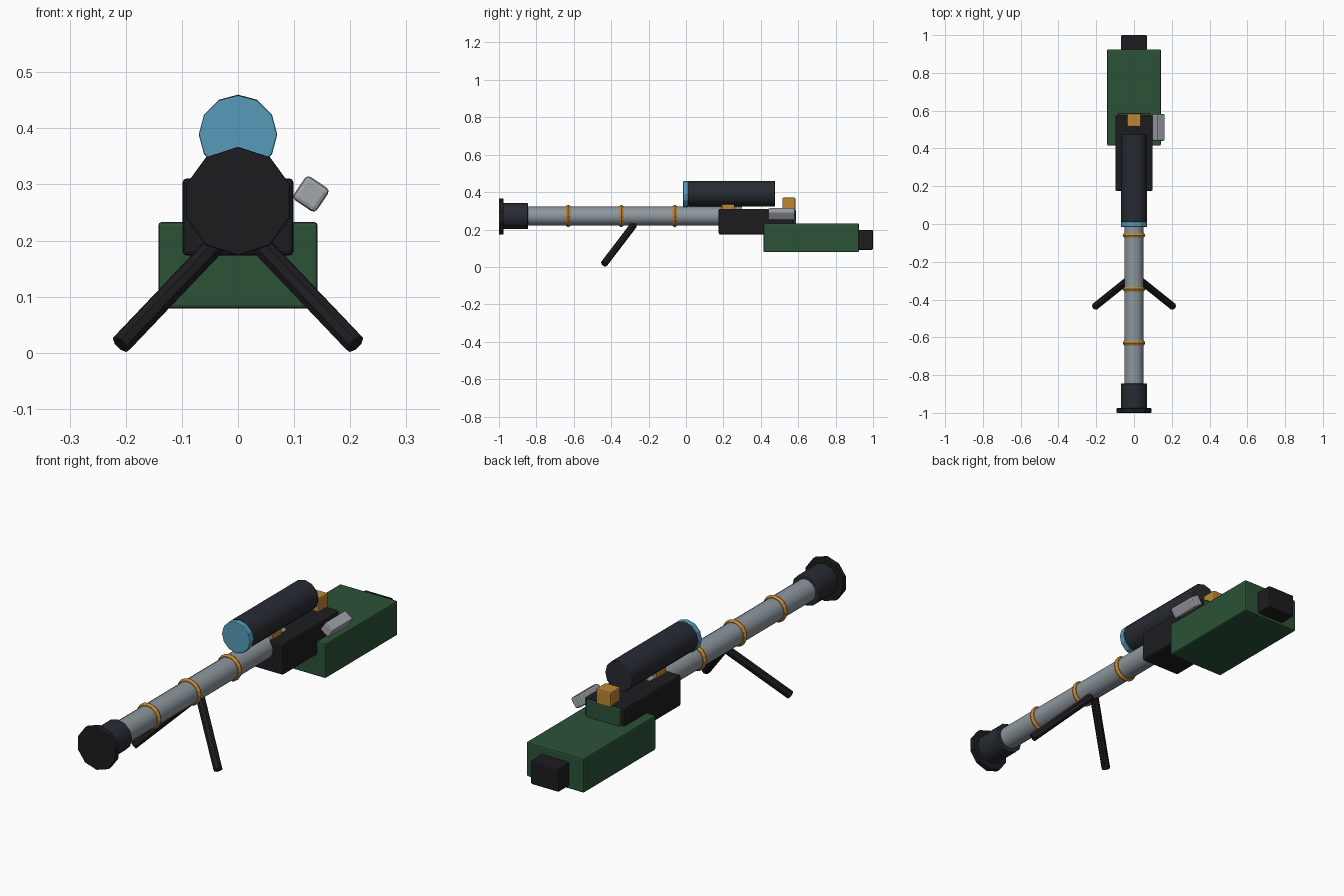
import bpy, math
from mathutils import Vector

if "Cube" in bpy.data.objects:
    bpy.data.objects.remove(bpy.data.objects["Cube"])

COLORS = {
    "black": (.012, .012, .014), "slate": (.02, .024, .032), "green": (.025, .085, .038),
    "amber": (.52, .24, .035), "blue": (.09, .33, .48), "steel": (.27, .31, .34),
    "light_grey": (.36, .38, .41),
}
MATS = {}
for n, c in COLORS.items():
    MATS[n] = bpy.data.materials.new(n)
    MATS[n].diffuse_color = (*c, 1)


def finish(name, mat, bevel=0, smooth=False):
    ob = bpy.context.object
    ob.name = name
    ob.data.materials.append(MATS[mat])
    if smooth:
        bpy.ops.object.shade_smooth_by_angle(angle=math.radians(40))
    if bevel:
        m = ob.modifiers.new("bevel", 'BEVEL')
        m.width, m.segments, m.limit_method = bevel, 2, 'ANGLE'
        m.angle_limit = math.radians(50)
    return ob


def box(name, mat, x, y, z, bevel=.006, tilt=0):
    """Box from (min, max) ranges, optionally rolled about y."""
    r = (x, y, z)
    bpy.ops.mesh.primitive_cube_add(size=1, location=[(a + b) / 2 for a, b in r],
                                    rotation=(0, tilt, 0))
    ob = bpy.context.object
    ob.scale = [b - a for a, b in r]
    bpy.ops.object.transform_apply(location=False, rotation=False, scale=True)
    return finish(name, mat, bevel)


def rod(name, mat, a, b, radius, sides, bevel=0, smooth=True):
    """Cylinder between two points."""
    a, b = Vector(a), Vector(b)
    d = b - a
    bpy.ops.mesh.primitive_cylinder_add(vertices=sides, radius=radius, depth=d.length,
                                        location=(a + b) / 2)
    ob = bpy.context.object
    if abs(d.x) < 1e-6:
        ob.rotation_euler = (math.pi / 2, 0, 0)
    else:
        ob.rotation_euler = d.to_track_quat('Z', 'Y').to_euler()
    return finish(name, mat, bevel, smooth)


def tube(name, mat, y0, y1, z, radius, sides, bevel=0, smooth=True):
    return rod(name, mat, (0, y0, z), (0, y1, z), radius, sides, bevel, smooth)


AXIS = .272

# Barrel and muzzle
tube("barrel", "steel", -.86, .3, AXIS, .05, 16)
tube("muzzle_sleeve", "slate", -.98, -.845, AXIS, .069, 12, .003)
tube("muzzle_flange", "black", -1, -.975, AXIS - .002, .097, 10, .003, False)

# Bands around the barrel
for i, y in enumerate((-.63, -.345, -.06)):
    bpy.ops.mesh.primitive_torus_add(major_segments=16, minor_segments=6, major_radius=.046,
                                     minor_radius=.014, location=(0, y, AXIS),
                                     rotation=(math.pi / 2, 0, 0))
    finish(f"barrel_band_{i + 1}", "amber")

# Scope and its mounts
tube("scope_body", "slate", .01, .475, .392, .068, 12, .003)
tube("scope_lens", "blue", -.015, .012, .389, .07, 12, .003, False)
box("scope_mount_front", "amber", (-.037, .037), (.19, .26), (.295, .337))
box("rear_sight_block", "amber", (-.037, .037), (.515, .585), (.3, .37))

# Receiver and stock
box("receiver", "black", (-.099, .099), (.175, .575), (.173, .311), .008)
box("receiver_end_plate", "green", (-.085, .085), (.52, .588), (.2, .306))
box("stock", "green", (-.142, .142), (.415, .925), (.079, .233), .006)
box("butt_pad", "black", (-.07, .07), (.91, 1), (.091, .198), .008)

# Tilted side lever
box("side_grip", "light_grey", (.105, .155), (.44, .583), (.258, .308), .008, math.radians(34))

# Bipod
for side, s in (("left", -1), ("right", 1)):
    rod(f"bipod_leg_{side}", "black", (s * .008, -.278, .226), (s * .209, -.439, .015),
        .019, 8, .003)

for m in bpy.data.materials:
    if m.users and not m.is_grease_pencil:
        m.use_nodes = True
        m.node_tree.nodes["Principled BSDF"].inputs["Base Color"].default_value = m.diffuse_color
